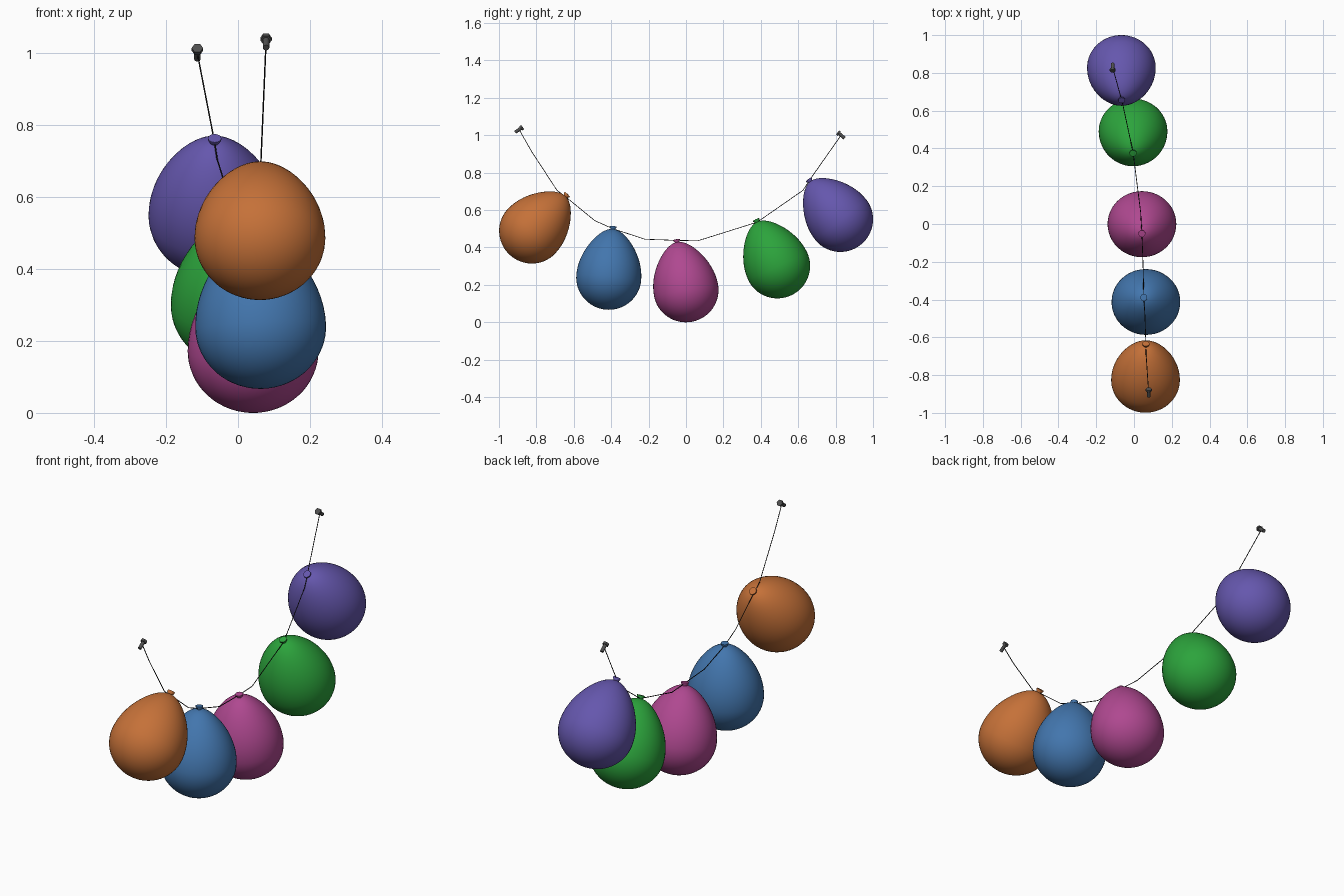
import bpy, bmesh, math
from mathutils import Vector, Matrix

if "Cube" in bpy.data.objects:
    bpy.data.objects.remove(bpy.data.objects["Cube"])


def material(name, rgb):
    m = bpy.data.materials.new(name)
    m.diffuse_color = (*rgb, 1)
    m.use_nodes = True
    m.node_tree.nodes["Principled BSDF"].inputs["Base Color"].default_value = m.diffuse_color
    return m


def frame(origin, axis):
    # local z along axis, local x kept close to world x
    z = Vector(axis).normalized()
    y = z.cross(Vector((1, 0, 0))).normalized()
    x = y.cross(z)
    m = Matrix((x, y, z)).transposed().to_4x4()
    m.translation = origin
    return m


def lathe(name, profile, matrix, mat, segs, sx=1.0, angle=40):
    # spin an (r, z) profile that starts and ends on the axis
    bm = bmesh.new()
    rings = []
    for r, z in profile:
        if r < 1e-6:
            rings.append([bm.verts.new((0, 0, z))])
        else:
            rings.append([bm.verts.new((sx * r * math.cos(2 * math.pi * i / segs),
                                        r * math.sin(2 * math.pi * i / segs), z))
                          for i in range(segs)])
    for a, b in zip(rings, rings[1:]):
        for i in range(segs):
            j = (i + 1) % segs
            if len(a) == 1:
                bm.faces.new((a[0], b[j], b[i]))
            elif len(b) == 1:
                bm.faces.new((a[i], a[j], b[0]))
            else:
                bm.faces.new((a[i], a[j], b[j], b[i]))
    bmesh.ops.recalc_face_normals(bm, faces=bm.faces)
    me = bpy.data.meshes.new(name)
    bm.to_mesh(me)
    bm.free()
    ob = bpy.data.objects.new(name, me)
    bpy.context.collection.objects.link(ob)
    ob.matrix_world = matrix
    me.materials.append(mat)
    bpy.ops.object.select_all(action='DESELECT')
    ob.select_set(True)
    bpy.context.view_layer.objects.active = ob
    bpy.ops.object.shade_smooth_by_angle(angle=math.radians(angle))
    return ob


# balloon profile: round bottom, tapered top
R, UP, DOWN = 0.174, 0.261, 0.172
body = []
for i in range(33):
    t = -math.pi / 2 + math.pi * i / 32
    u = math.sin(t)
    r = R * math.cos(t)
    if u > 0:
        body.append((r * (1 - 0.22 * u * u), UP * u))
    else:
        body.append((r, DOWN * u))
body[0] = (0, -DOWN)
body[-1] = (0, UP)

# flared knot
knot = [(0, 0.250), (0.012, 0.250), (0.012, 0.260), (0.0185, 0.270),
        (0.0185, 0.276), (0, 0.277)]

# balloons: colour, centre, knot position
balloons = [
    ("orange", (0.56, 0.165, 0.04), (0.061, -0.826, 0.487), (0.063, -0.642, 0.676)),
    ("blue", (0.055, 0.18, 0.42), (0.063, -0.413, 0.239), (0.052, -0.390, 0.503)),
    ("pink", (0.43, 0.065, 0.28), (0.042, 0.0, 0.172), (0.042, -0.050, 0.437)),
    ("green", (0.025, 0.37, 0.045), (-0.005, 0.490, 0.300), (-0.005, 0.380, 0.537)),
    ("purple", (0.13, 0.095, 0.42), (-0.067, 0.827, 0.549), (-0.065, 0.660, 0.757)),
]
for colour, rgb, centre, tip in balloons:
    mat = material(colour, rgb)
    m = frame(Vector(centre), Vector(tip) - Vector(centre))
    lathe("balloon_" + colour, body, m, mat, 48, sx=0.182 / R)
    lathe("knot_" + colour, knot, m, mat, 16)

# string hung between the two bolts
path = [(0.078, -0.893, 1.032), (0.073, -0.826, 0.914), (0.064, -0.690, 0.706),
        (0.063, -0.645, 0.672), (0.058, -0.487, 0.543), (0.052, -0.390, 0.500),
        (0.048, -0.219, 0.444), (0.042, -0.050, 0.438), (0.035, 0.064, 0.436),
        (-0.005, 0.380, 0.535), (-0.058, 0.626, 0.706), (-0.065, 0.655, 0.752),
        (-0.113, 0.829, 1.000)]
cu = bpy.data.curves.new("string", 'CURVE')
cu.dimensions = '3D'
cu.bevel_depth = 0.002
cu.bevel_resolution = 1
cu.use_fill_caps = True
sp = cu.splines.new('POLY')
sp.points.add(len(path) - 1)
for p, co in zip(sp.points, path):
    p.co = (*co, 1)
string = bpy.data.objects.new("string", cu)
bpy.context.collection.objects.link(string)
cu.materials.append(material("string_black", (0.01, 0.01, 0.01)))

# hex-headed bolts, heads facing inward
dark = material("dark_metal", (0.08, 0.08, 0.08))
for side, pos, axis in (("front", (0.078, -0.893, 1.030), (0, 0.82, 0.57)),
                        ("back", (-0.113, 0.829, 1.000), (0, -0.78, 0.63))):
    m = frame(Vector(pos), axis)
    lathe("bolt_head_" + side, [(0, 0.012), (0.016, 0.012), (0.016, 0.024), (0, 0.024)],
          m, dark, 6, angle=20)
    lathe("bolt_shaft_" + side, [(0, -0.025), (0.009, -0.025), (0.009, 0.013), (0, 0.013)],
          m, dark, 16)
